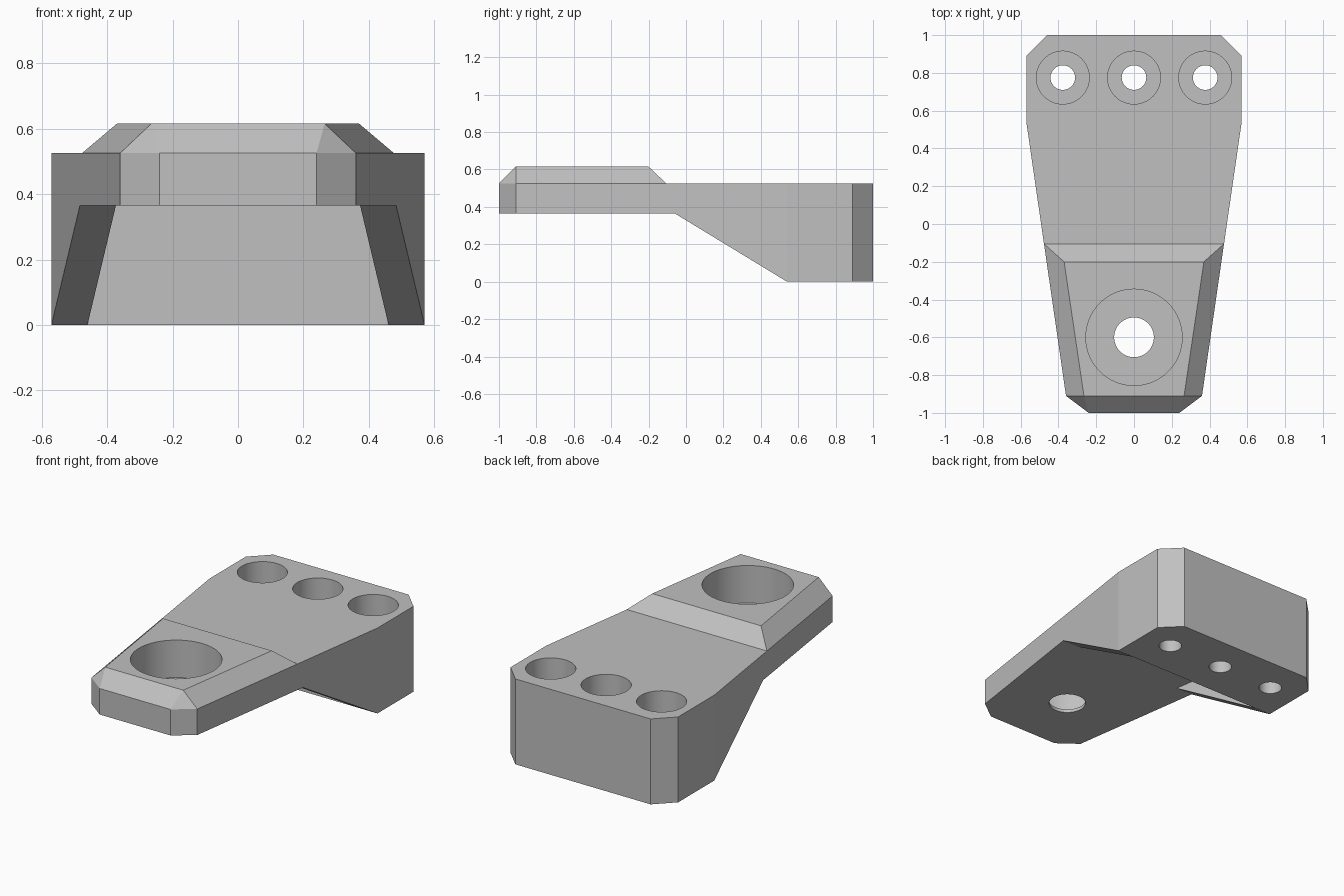
import bpy, bmesh, math
from mathutils import Matrix

cube = bpy.data.objects.get("Cube")
if cube:
    bpy.data.objects.remove(cube, do_unlink=True)

PLATE_TOP, PLATE_BOTTOM, PAD_TOP = 0.525, 0.365, 0.615

grey = bpy.data.materials.new("plain_grey")
grey.use_nodes = True
colour = (0.53, 0.53, 0.53, 1)
grey.diffuse_color = colour
grey.node_tree.nodes["Principled BSDF"].inputs["Base Color"].default_value = colour


def side_x(y):
    """Half width of the tapering sides."""
    return 0.36 + 0.21 * (y + 0.91) / 1.45


def mirrored(points):
    """Close a right-hand outline with its mirror image."""
    return points + [(-x, y) for x, y in reversed(points)]


def prism_bmesh(points, low, high):
    bm = bmesh.new()
    face = bm.faces.new([bm.verts.new((x, y, low)) for x, y in points])
    up = bmesh.ops.extrude_face_region(bm, geom=[face])["geom"]
    for v in up:
        if isinstance(v, bmesh.types.BMVert):
            v.co.z = high
    bmesh.ops.recalc_face_normals(bm, faces=bm.faces)
    return bm


def to_object(name, bm):
    mesh = bpy.data.meshes.new(name)
    bm.to_mesh(mesh)
    bm.free()
    mesh.materials.append(grey)
    ob = bpy.data.objects.new(name, mesh)
    bpy.context.collection.objects.link(ob)
    return ob


def cut(target, bm):
    """Subtract a solid from the target and discard the cutter."""
    cutter = to_object("cutter", bm)
    cutter.hide_render = True
    mod = target.modifiers.new("cut", 'BOOLEAN')
    mod.operation, mod.solver, mod.object = 'DIFFERENCE', 'EXACT', cutter
    bpy.context.view_layer.update()
    graph = bpy.context.evaluated_depsgraph_get()
    mesh = bpy.data.meshes.new_from_object(target.evaluated_get(graph))
    target.modifiers.clear()
    target.data = mesh
    bpy.data.objects.remove(cutter, do_unlink=True)


def cylinder(x, y, radius, low, high):
    bm = bmesh.new()
    bmesh.ops.create_cone(bm, cap_ends=True, segments=64, radius1=radius, radius2=radius,
                          depth=high - low,
                          matrix=Matrix.Translation((x, y, (low + high) / 2)))
    return bm


# Body: tapering outline with chamfered corners
pad_back = -0.105
outline = mirrored([(0.24, -1), (0.36, -0.91), (side_x(pad_back), pad_back),
                    (0.57, 0.54), (0.57, 0.89), (0.46, 1)])
bm = prism_bmesh(outline, 0, PLATE_TOP)

# Raised pad with sloping edges, drawn up from the front of the top face
top = max(bm.faces, key=lambda f: f.calc_center_median().z)
ends = [v for v in top.verts if abs(v.co.y - pad_back) < 0.01]
bmesh.utils.face_split(top, ends[0], ends[1])
pad = min((f for f in bm.faces if f.calc_center_median().z > PLATE_TOP - 0.01),
          key=lambda f: f.calc_center_median().y)
pad = bmesh.ops.extrude_discrete_faces(bm, faces=[pad])["faces"][0]
for v in pad.verts:
    rear = v.co.y > -0.5
    v.co = (math.copysign(0.37 if rear else 0.265, v.co.x), -0.2 if rear else -0.91, PAD_TOP)
bmesh.ops.remove_doubles(bm, verts=bm.verts, dist=0.001)
bmesh.ops.recalc_face_normals(bm, faces=bm.faces)
body = to_object("mounting_bracket", bm)

# Sloped clearance under the front arm
slope = PLATE_BOTTOM / 0.6
profile = [(-1.2, -0.1), (-1.2, PLATE_BOTTOM), (-0.06, PLATE_BOTTOM), (0.54 + 0.1 / slope, -0.1)]
under = prism_bmesh(profile, -1, 1)
bmesh.ops.transform(under, verts=under.verts,
                    matrix=Matrix(((0, 0, 1, 0), (1, 0, 0, 0), (0, 1, 0, 0), (0, 0, 0, 1))))
bmesh.ops.recalc_face_normals(under, faces=under.faces)
cut(body, under)

# Pocket between the two side gussets
wall = 0.11
pocket = mirrored([(side_x(y) - wall, y) for y in (-0.2, 0.54)])
cut(body, prism_bmesh(pocket, -0.2, PLATE_BOTTOM))

# Counterbored holes: x, y, bore radius, hole radius, bore floor
holes = [(x, 0.775, 0.14, 0.065, 0.16) for x in (-0.377, 0, 0.377)]
holes.append((0, -0.6, 0.255, 0.105, 0.385))
for x, y, bore, hole, floor in holes:
    cut(body, cylinder(x, y, bore, floor, 0.8))
    cut(body, cylinder(x, y, hole, -0.2, 0.8))

# Smooth bore walls, crisp edges elsewhere
bpy.ops.object.select_all(action='DESELECT')
body.select_set(True)
bpy.context.view_layer.objects.active = body
bpy.ops.object.shade_smooth_by_angle(angle=math.radians(7))
